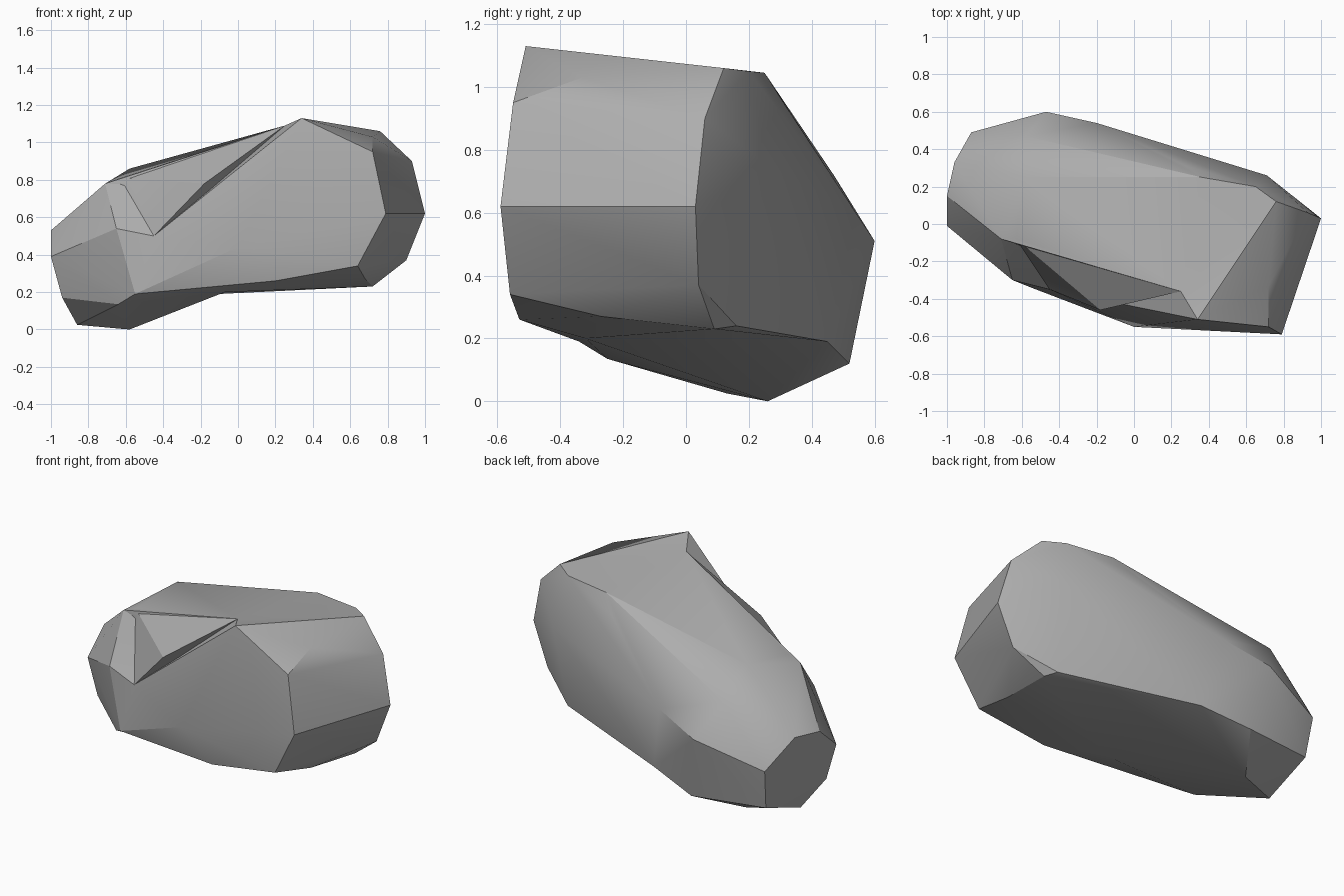
import bpy
import bmesh
from math import radians

cube = bpy.data.objects.get("Cube")
if cube:
    bpy.data.objects.remove(cube)

stone = bpy.data.materials.new("stone_grey")
stone.use_nodes = True
stone.diffuse_color = (0.42, 0.42, 0.42, 1)
stone.node_tree.nodes["Principled BSDF"].inputs["Base Color"].default_value = stone.diffuse_color


def hull(name, points):
    """Wrap a chipped stone block around its corner points."""
    bm = bmesh.new()
    for p in points:
        bm.verts.new(p)
    out = bmesh.ops.convex_hull(bm, input=bm.verts)
    loose = {g for g in out["geom_interior"] + out["geom_unused"] if isinstance(g, bmesh.types.BMVert)}
    bmesh.ops.delete(bm, geom=list(loose), context="VERTS")
    bmesh.ops.recalc_face_normals(bm, faces=bm.faces)
    mesh = bpy.data.meshes.new(name)
    bm.to_mesh(mesh)
    bm.free()
    mesh.materials.append(stone)
    obj = bpy.data.objects.new(name, mesh)
    bpy.context.collection.objects.link(obj)
    return obj


# Corners of the broad end
broad_end = [(.79, -.59, .62), (.72, -.55, .95), (.72, -.33, 1.03), (.76, .12, 1.06),
             (.93, .06, .9), (1, .03, .62), (.9, .04, .37), (.72, .09, .23),
             (.64, -.56, .34), (.68, -.27, .27)]
# Corners of the narrow end, upper and lower
narrow_upper = [(-1, -.01, .39), (-1, .15, .53), (-.96, .33, .55), (-.87, .49, .38)]
narrow_lower = [(-.85, .45, .14), (-.86, .13, .025), (-.94, 0, .17)]
# Top and back corners, split by side
shoulder = (-.63, -.08, .81)
crown_narrow = [shoulder, (-.71, -.08, .78), (-.58, .25, .86),
                (-.58, .47, .72), (-.47, .6, .51), (-.2, .54, .6)]
crown_broad = [(.36, .25, 1.045), (.65, .2, 1.05), (.28, .31, .95), (.71, .26, .75)]
# Shared notch corners and the bend across the underside
notch_top, notch_low = (.25, -.36, 1.09), (-.45, -.35, .5)
bend = [(-.07, -.32, .2), (-.1, .45, .19)]
toe = (-.55, -.34, .19)
foot = [(-.58, .26, 0), (-.64, -.25, .135), toe, (-.4, .52, .12), (-.65, -.3, .54)]

rock = hull("rock", broad_end + narrow_upper + crown_narrow + crown_broad + bend
            + [notch_top, (.68, .16, .24)])
blocks = [
    hull("front_slab", broad_end + [(.34, -.51, 1.13), (0, -.55, .44), (.2, -.53, .26),
                                    notch_top, notch_low, toe, bend[0]]),
    hull("foot_block", narrow_upper + narrow_lower + crown_narrow + bend + foot + [notch_low]),
    # Overhanging lip above the notch
    hull("lip", [shoulder, notch_top, notch_low, (-.18, -.46, .78), (0, 0, .6)]),
]

# Fuse the blocks, leaving the chipped notch between them
for block in blocks:
    join = rock.modifiers.new("fuse", "BOOLEAN")
    join.operation = "UNION"
    join.solver = "EXACT"
    join.object = block
graph = bpy.context.evaluated_depsgraph_get()
fused = bpy.data.meshes.new_from_object(rock.evaluated_get(graph))
rock.modifiers.clear()
rock.data = fused
for block in blocks:
    bpy.data.objects.remove(block)

bpy.ops.object.select_all(action="DESELECT")
rock.select_set(True)
bpy.context.view_layer.objects.active = rock
bpy.ops.object.shade_smooth_by_angle(angle=radians(25))
